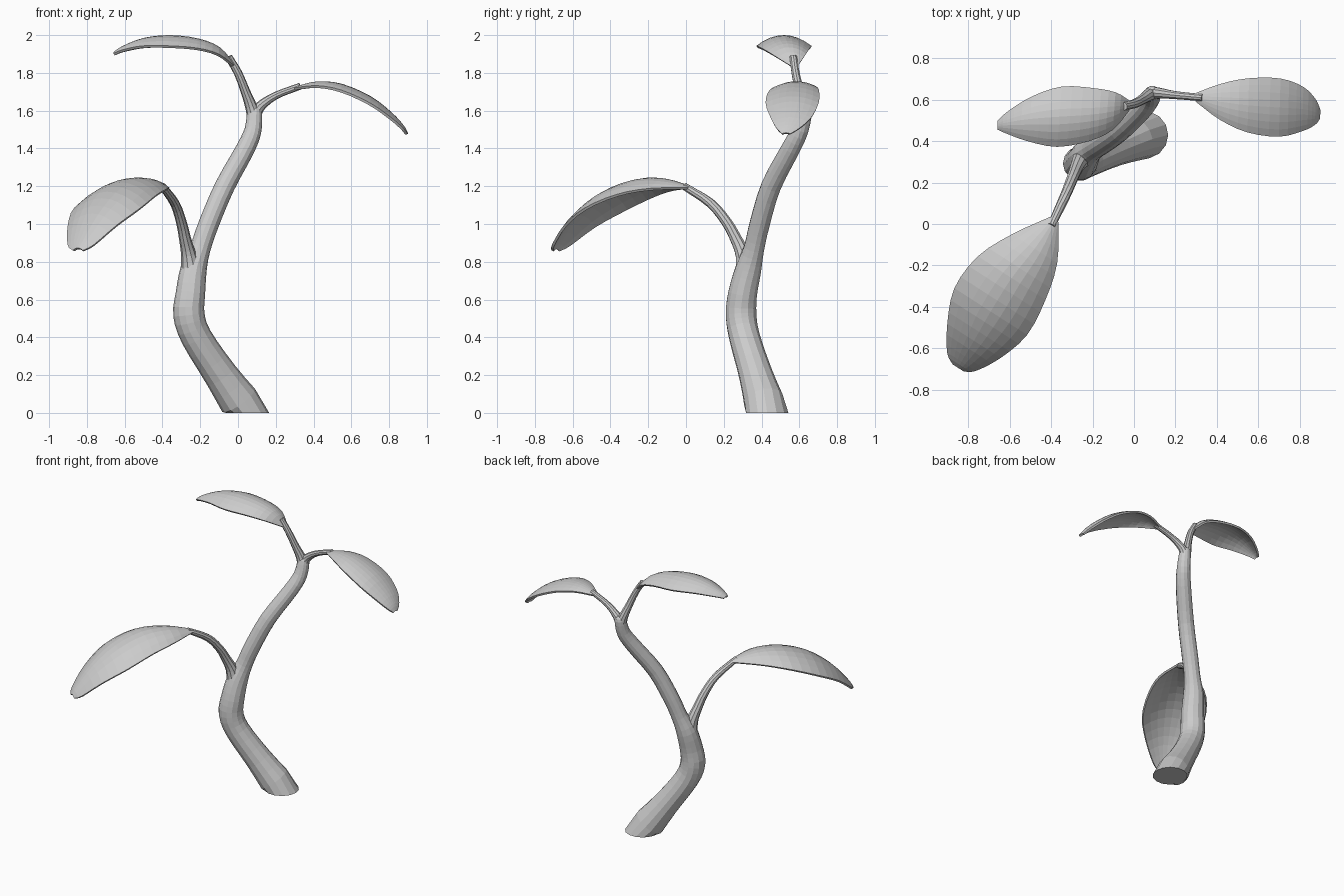
import bpy, bmesh, math
from mathutils import Vector

cube = bpy.data.objects.get("Cube")
if cube:
    bpy.data.objects.remove(cube)

GREY = (0.6, 0.6, 0.6, 1)
mat = bpy.data.materials.new("plain grey")
mat.use_nodes = True
mat.diffuse_color = GREY
mat.node_tree.nodes["Principled BSDF"].inputs["Base Color"].default_value = GREY


def resample(points, steps):
    """Smooth path through (x, y, z, size) points."""
    pts = [Vector(p) for p in points]
    pts = [2 * pts[0] - pts[1]] + pts + [2 * pts[-1] - pts[-2]]
    out = []
    for a, b, c, d in zip(pts, pts[1:], pts[2:], pts[3:]):
        for i in range(steps):
            t = i / steps
            out.append(0.5 * (2 * b + (c - a) * t + (2 * a - 5 * b + 4 * c - d) * t ** 2
                              + (3 * b - a - 3 * c + d) * t ** 3))
    return out + [pts[-2]]


def finish(name, bm):
    bmesh.ops.recalc_face_normals(bm, faces=bm.faces)
    mesh = bpy.data.meshes.new(name)
    bm.to_mesh(mesh)
    bm.free()
    mesh.materials.append(mat)
    obj = bpy.data.objects.new(name, mesh)
    bpy.context.collection.objects.link(obj)
    return obj


def bridge(bm, rows, closed):
    for r, s in zip(rows, rows[1:]):
        n = len(r)
        for i in range(n if closed else n - 1):
            j = (i + 1) % n
            bm.faces.new((r[i], r[j], s[j], s[i]))


def tube(name, points, sides=14, steps=3, flat_base=False):
    path = resample(points, steps)
    bm = bmesh.new()
    rings = []
    for i, p in enumerate(path):
        tangent = (path[min(i + 1, len(path) - 1)] - path[max(i - 1, 0)]).to_3d().normalized()
        if flat_base and i == 0:
            tangent = Vector((0, 0, 1))
        u = Vector((0, 1, 0)).cross(tangent).normalized()
        v = tangent.cross(u)
        ring = []
        for k in range(sides):
            a = math.tau * k / sides
            ring.append(bm.verts.new(p.to_3d() + p.w * (u * math.cos(a) + v * math.sin(a))))
        rings.append(ring)
    bridge(bm, rings, True)
    bm.faces.new(rings[0])
    bm.faces.new(rings[-1])
    return finish(name, bm)


def leaf(name, midrib, side, droop, across=8):
    """Arched blade: midrib points carry the half width, edges droop."""
    path = resample(midrib, 3)
    side = Vector(side).normalized()
    widest = max(p.w for p in path)
    bm = bmesh.new()
    rows = []
    for p in path:
        row = []
        for k in range(across + 1):
            s = 2 * k / across - 1
            drop = Vector((0, 0, -droop * s * s * p.w / widest))
            row.append(bm.verts.new(p.to_3d() + side * s * p.w + drop))
        rows.append(row)
    bridge(bm, rows, False)
    obj = finish(name, bm)
    solid = obj.modifiers.new("thickness", "SOLIDIFY")
    solid.thickness = 0.014
    solid.offset = 0
    return obj


# Trunk
tube("trunk", [
    (0.05, 0.43, 0, 0.115), (-0.09, 0.37, 0.2, 0.09), (-0.22, 0.31, 0.4, 0.082),
    (-0.26, 0.292, 0.52, 0.083), (-0.252, 0.3, 0.63, 0.078), (-0.235, 0.33, 0.76, 0.07),
    (-0.2, 0.36, 0.87, 0.055), (-0.155, 0.39, 1, 0.054), (-0.07, 0.45, 1.2, 0.053),
    (0.04, 0.555, 1.4, 0.05), (0.08, 0.605, 1.5, 0.045), (0.088, 0.63, 1.6, 0.038),
    (0.088, 0.63, 1.625, 0.02)], flat_base=True)

# Stems
tube("lower_stem", [
    (-0.245, 0.32, 0.74, 0.058), (-0.262, 0.3, 0.84, 0.04), (-0.28, 0.265, 0.92, 0.032),
    (-0.3, 0.215, 1.01, 0.028), (-0.335, 0.13, 1.11, 0.025), (-0.4, -0.01, 1.2, 0.02)], sides=10)
tube("upper_right_stem", [
    (0.088, 0.625, 1.55, 0.038), (0.07, 0.622, 1.62, 0.032), (0.04, 0.602, 1.7, 0.025),
    (0, 0.58, 1.8, 0.022), (-0.05, 0.568, 1.885, 0.02)], sides=10)
tube("upper_left_stem", [
    (0.085, 0.625, 1.56, 0.038), (0.115, 0.632, 1.62, 0.028), (0.2, 0.622, 1.68, 0.02),
    (0.33, 0.61, 1.73, 0.018)], sides=10)

# Leaves
leaf("lower_leaf", [
    (-0.385, 0.02, 1.195, 0.02), (-0.48, -0.12, 1.235, 0.125), (-0.59, -0.26, 1.23, 0.19),
    (-0.69, -0.42, 1.165, 0.205), (-0.77, -0.56, 1.05, 0.15), (-0.83, -0.66, 0.92, 0.08),
    (-0.845, -0.69, 0.87, 0.03)], (-0.84, 0.54, 0), 0.085)
leaf("upper_left_leaf", [
    (0.3, 0.612, 1.72, 0.018), (0.42, 0.59, 1.748, 0.085), (0.55, 0.573, 1.735, 0.128),
    (0.7, 0.562, 1.67, 0.138), (0.81, 0.555, 1.585, 0.105), (0.87, 0.54, 1.52, 0.06),
    (0.893, 0.53, 1.48, 0.02)], (0.03, 1, 0), 0.035)
leaf("upper_right_leaf", [
    (-0.025, 0.572, 1.845, 0.02), (-0.1, 0.545, 1.93, 0.088), (-0.21, 0.528, 1.975, 0.125),
    (-0.36, 0.518, 1.993, 0.142), (-0.5, 0.507, 1.978, 0.105), (-0.61, 0.49, 1.935, 0.05),
    (-0.655, 0.478, 1.905, 0.018)], (0.08, 1, 0), 0.055)
